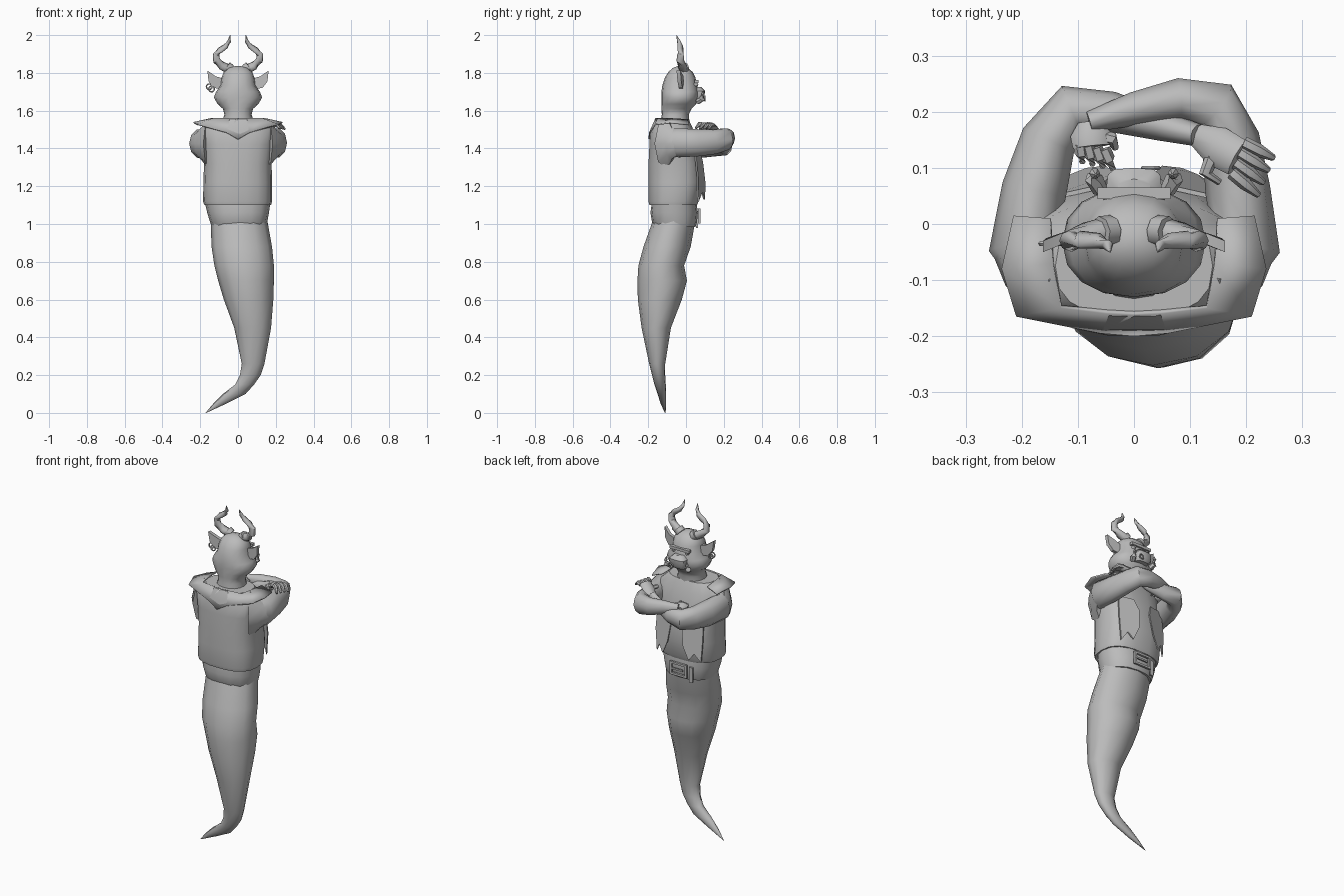
import bpy
import bmesh
import math
from mathutils import Vector

default_cube = bpy.data.objects.get("Cube")
if default_cube:
    bpy.data.objects.remove(default_cube, do_unlink=True)

grey = bpy.data.materials.new("plain grey")
grey.use_nodes = True
grey.diffuse_color = (0.5, 0.5, 0.5, 1)
grey.node_tree.nodes["Principled BSDF"].inputs["Base Color"].default_value = (0.5, 0.5, 0.5, 1)


def finish(name, bm, angle=40, fix_normals=True):
    """Turn a bmesh into a named, shaded object."""
    if fix_normals:
        bmesh.ops.recalc_face_normals(bm, faces=bm.faces[:])
    mesh = bpy.data.meshes.new(name)
    bm.to_mesh(mesh)
    bm.free()
    mesh.materials.append(grey)
    obj = bpy.data.objects.new(name, mesh)
    bpy.context.collection.objects.link(obj)
    bpy.ops.object.select_all(action="DESELECT")
    obj.select_set(True)
    bpy.context.view_layer.objects.active = obj
    bpy.ops.object.shade_smooth_by_angle(angle=math.radians(angle))
    return obj


def bridge(name, rings, angle=40):
    """Skin a list of equal point rings and cap both ends."""
    bm = bmesh.new()
    loops = [[bm.verts.new(p) for p in ring] for ring in rings]
    count = len(loops[0])
    for low, high in zip(loops, loops[1:]):
        for i in range(count):
            j = (i + 1) % count
            bm.faces.new((low[i], low[j], high[j], high[i]))
    bm.faces.new(loops[0])
    bm.faces.new(loops[-1])
    return finish(name, bm, angle)


def rounded(value, power):
    return math.copysign(abs(value) ** (2 / power), value)


def body(name, sections, sides=14, power=2.0, angle=40):
    """Level cross-sections given as height, x range, y range."""
    rings = []
    for z, x0, x1, y0, y1 in sections:
        ring = []
        for i in range(sides):
            a = math.tau * i / sides
            ring.append(((x0 + x1) / 2 + (x1 - x0) / 2 * rounded(math.cos(a), power),
                         (y0 + y1) / 2 + (y1 - y0) / 2 * rounded(math.sin(a), power), z))
        rings.append(ring)
    return bridge(name, rings, angle)


def tube(name, path, sides=8, tall=1.0):
    """Limb along points given as x, y, z, radius."""
    points = [Vector(p[:3]) for p in path]
    rings = []
    for i, p in enumerate(points):
        along = (points[min(i + 1, len(points) - 1)] - points[max(i - 1, 0)]).normalized()
        hint = Vector((0, 0, 1)) if abs(along.z) < 0.8 else Vector((0, 1, 0))
        side = along.cross(hint).normalized()
        up = side.cross(along)
        r = path[i][3]
        rings.append([p + side * r * math.cos(math.tau * k / sides)
                      + up * r * tall * math.sin(math.tau * k / sides) for k in range(sides)])
    return bridge(name, rings, 50)


def plate(name, outline, thickness=0.008):
    """Thin panel from an outline, thickened toward the body."""
    bm = bmesh.new()
    near = [bm.verts.new(p) for p in outline]
    far = [bm.verts.new(Vector(p) - Vector((0, thickness, 0))) for p in outline]
    bm.faces.new(near)
    bm.faces.new(far[::-1])
    for i in range(len(near)):
        j = (i + 1) % len(near)
        bm.faces.new((near[j], near[i], far[i], far[j]))
    return finish(name, bm)


def box(name, center, size):
    bm = bmesh.new()
    bmesh.ops.create_cube(bm, size=1)
    bmesh.ops.scale(bm, vec=size, verts=bm.verts[:])
    bmesh.ops.translate(bm, vec=center, verts=bm.verts[:])
    return finish(name, bm)


def ring(name, center, radius, thick):
    bpy.ops.mesh.primitive_torus_add(location=center, major_radius=radius, minor_radius=thick,
                                     major_segments=10, minor_segments=5,
                                     rotation=(math.pi / 2, 0, 0))
    bpy.context.object.name = name
    bpy.context.object.data.materials.append(grey)


# Curling ghostly tail
body("tail", [
    (0, -.172, -.168, -.112, -.108), (.05, -.13, -.06, -.135, -.105),
    (.1, -.08, .04, -.15, -.105), (.15, -.015, .085, -.167, -.107),
    (.2, .01, .12, -.18, -.11), (.26, .02, .14, -.195, -.11),
    (.45, -.02, .175, -.235, -.08), (.6, -.075, .187, -.255, -.022),
    (.7, -.105, .19, -.257, .005), (.78, -.125, .19, -.252, -.01),
    (.88, -.14, .18, -.225, .025), (1.02, -.145, .155, -.175, .05)], 12)

# Waistband, and vest with a lip over it
body("waistband", [
    (.985, -.138, .148, -.168, .05), (1.01, -.148, .155, -.18, .058),
    (1.06, -.163, .164, -.188, .063), (1.12, -.177, .172, -.18, .055)], 16, 2.3)
body("vest", [
    (1.1, -.178, .175, -.195, .06), (1.12, -.185, .18, -.2, .068),
    (1.22, -.183, .18, -.2, .088), (1.32, -.18, .178, -.2, .08),
    (1.42, -.19, .19, -.195, .06), (1.5, -.2, .2, -.19, .04),
    (1.555, -.14, .14, -.165, .015)], 18, 2.6)

# Wide pointed collar
bm = bmesh.new()
half = [((.15, .01, 1.555), (.215, .015, 1.53)), ((.145, -.07, 1.56), (.236, -.08, 1.54)),
        ((.13, -.15, 1.56), (.21, -.165, 1.53)), ((.05, -.16, 1.56), (.06, -.195, 1.485))]
mirrored = [tuple((-x, y, z) for x, y, z in pair) for pair in half[::-1]]
strip = half + [((0, -.163, 1.558), (0, -.2, 1.45))] + mirrored
verts = [[bm.verts.new(p) for p in pair] for pair in strip]
for a, b in zip(verts, verts[1:]):
    bm.faces.new((a[0], a[1], b[1], b[0]))
collar = finish("collar", bm, 30)
solid = collar.modifiers.new("thickness", "SOLIDIFY")
solid.thickness = 0.008

# Head and neck
body("head", [
    (1.52, -.09, .09, -.14, .02), (1.58, -.072, .072, -.128, .015),
    (1.61, -.08, .08, -.13, .03), (1.635, -.108, .108, -.13, .055),
    (1.67, -.128, .128, -.13, .066), (1.7, -.116, .116, -.13, .068),
    (1.735, -.092, .092, -.125, .06), (1.775, -.087, .087, -.112, .05),
    (1.805, -.075, .075, -.093, .035), (1.826, -.05, .05, -.07, .01),
    (1.836, -.015, .015, -.045, -.02)], 16, 2.2, 60)
body("snout", [
    (1.65, -.04, .04, .02, .085), (1.67, -.05, .05, .02, .098),
    (1.705, -.05, .05, .02, .1), (1.725, -.03, .03, .02, .08)], 12, 4)
ring("nose_ring", (.03, .1, 1.665), .014, .004)
box("brow", (0, .055, 1.755), (.13, .02, .016))
for i in range(2):
    ring("earring", (-.14 - .012 * i, -.035, 1.715 + .012 * i), .015, .004)

# Features repeated on both sides
for s, label in ((1, "left"), (-1, "right")):
    tube("horn_" + label, [(s * x, y, z, r) for x, y, z, r in (
        (.05, -.012, 1.82, .024), (.085, -.02, 1.838, .023), (.113, -.03, 1.865, .02),
        (.116, -.03, 1.895, .018), (.095, -.028, 1.92, .016), (.063, -.03, 1.942, .014),
        (.047, -.038, 1.966, .01), (.042, -.05, 2.0, .001))])
    tube("horn_cuff_" + label, [(s * .04, -.012, 1.818, .028), (s * .06, -.014, 1.834, .028)])
    tube("tusk_" + label, [(s * .06, .06, 1.645, .014), (s * .072, .082, 1.66, .016),
                           (s * .07, .09, 1.685, .01), (s * .068, .088, 1.705, .002)], 6)
    tube("eye_" + label, [(s * .042, .045, 1.738, .013), (s * .045, .064, 1.738, .006)])
    # Leaf-shaped ear
    plate("ear_" + label, [(s * x, y, z) for x, y, z in (
        (.08, -.015, 1.77), (.118, -.012, 1.782), (.162, -.03, 1.812),
        (.156, -.025, 1.755), (.13, -.018, 1.72), (.08, -.015, 1.715))], .02)
    # Loose torn vest front
    plate("vest_flap_" + label, [(s * x, y, z) for x, y, z in (
        (.06, .07, 1.4), (.15, .05, 1.4), (.155, .065, 1.25), (.145, .068, 1.12),
        (.115, .088, 1.17), (.085, .1, 1.13), (.05, .104, 1.21), (.035, .09, 1.33))])

# Folded arms
tube("arm_left", [
    (.14, -.11, 1.43, .06), (.2, -.035, 1.43, .062), (.185, .06, 1.43, .058),
    (.172, .15, 1.435, .052), (.145, .212, 1.45, .046), (.08, .222, 1.455, .038),
    (0, .205, 1.465, .03), (-.08, .182, 1.47, .019)], 10, 1.3)
tube("arm_right", [
    (-.14, -.11, 1.43, .06), (-.2, -.035, 1.425, .06), (-.178, .06, 1.42, .058),
    (-.152, .15, 1.42, .05), (-.11, .205, 1.42, .045), (-.04, .2, 1.425, .036),
    (.05, .175, 1.45, .027), (.115, .158, 1.49, .02)], 10, 1.3)

# Shoulder corners of the vest around the arms
for s, label in ((1, "left"), (-1, "right")):
    tube("armhole_" + label, [(s * .15, -.1, 1.425, .075), (s * .2, -.075, 1.425, .045),
                              (s * .232, -.03, 1.425, .028)], 8, 1.8)


# Hands with four fingers and a thumb
def hand(label, wrist, knuckles, tips, spread):
    wrist, knuckles, tips, spread = (Vector(v) for v in (wrist, knuckles, tips, spread))
    middle = (wrist + knuckles) / 2
    tube("palm_" + label, [(*wrist, .02), (*middle, .036), (*knuckles, .034)], 8, .5)
    for i in range(4):
        shift = spread * (i - 1.5)
        base, tip = knuckles + shift * .8, tips + shift
        bend = (base + tip) / 2 + Vector((0, 0, .012))
        tube("finger_" + label, [(*base, .012), (*bend, .012), (*tip, .006)], 6)
    thumb = middle - spread * 2.2
    tube("thumb_" + label, [(*middle, .014), (*thumb, .012),
                            (*(thumb + (tips - knuckles) * .5), .006)], 6)


hand("right", (.11, .16, 1.49), (.185, .118, 1.525), (.235, .085, 1.505), (.009, .022, -.002))
hand("left", (-.08, .182, 1.47), (-.075, .138, 1.475), (-.065, .105, 1.445), (-.018, .004, 0))

# Belt buckle with a hanging strap end
for z in (1.01, 1.075):
    box("buckle_bar", (0, .07, z), (.11, .012, .012))
for x in (-.05, .05):
    box("buckle_side", (x, .07, 1.042), (.012, .012, .077))
box("buckle_prong", (.01, .074, 1.042), (.08, .008, .01))
box("strap_end", (-.075, .058, 1.025), (.022, .01, .09))
